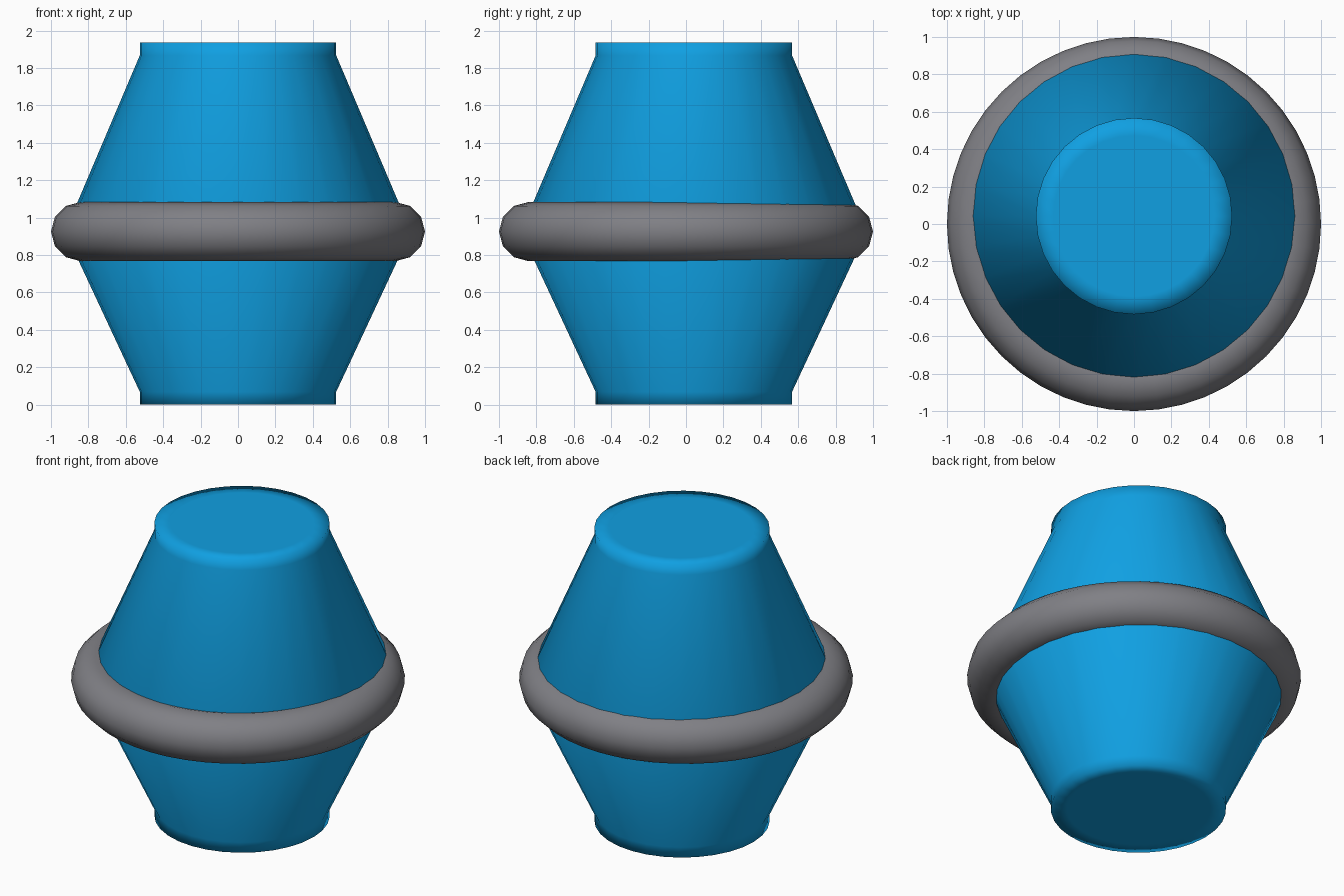
import bpy, bmesh, math

cube = bpy.data.objects.get("Cube")
if cube:
    bpy.data.objects.remove(cube, do_unlink=True)


def material(name, rgb):
    mat = bpy.data.materials.new(name)
    mat.use_nodes = True
    col = (*rgb, 1.0)
    mat.diffuse_color = col
    mat.node_tree.nodes["Principled BSDF"].inputs["Base Color"].default_value = col
    return mat


def lathe(name, profile, steps, mat, location, closed=False):
    """Revolve (radius, z) points around the vertical axis."""
    bm = bmesh.new()
    verts = [bm.verts.new((r, 0, z)) for r, z in profile]
    pairs = list(zip(verts, verts[1:]))
    if closed:
        pairs.append((verts[-1], verts[0]))
    edges = [bm.edges.new(p) for p in pairs]
    bmesh.ops.spin(bm, geom=verts + edges, axis=(0, 0, 1), cent=(0, 0, 0),
                   angle=math.tau, steps=steps, use_merge=True)
    bmesh.ops.remove_doubles(bm, verts=bm.verts, dist=1e-5)
    bmesh.ops.recalc_face_normals(bm, faces=bm.faces)
    for face in bm.faces:
        face.smooth = True
    mesh = bpy.data.meshes.new(name)
    bm.to_mesh(mesh)
    bm.free()
    mesh.materials.append(mat)
    obj = bpy.data.objects.new(name, mesh)
    obj.location = location
    bpy.context.collection.objects.link(obj)
    return obj


blue = material("bright_blue", (0.005, 0.35, 0.76))
gray = material("mid_gray", (0.215, 0.215, 0.235))

# Double-cone body with short collars and closed ends
NECK, CAP, WAIST = 0.525, 0.43, 0.925
TOP, COLLAR, MID = 1.935, 0.068, 0.925
body_profile = [
    (0, 0), (CAP, 0), (NECK, 0), (NECK, COLLAR),
    (WAIST, MID),
    (NECK, TOP - COLLAR), (NECK, TOP), (CAP, TOP), (0, TOP),
]
lathe("body", body_profile, 32, blue, (0, 0.042, 0))

# Thick ring around the waist, set slightly forward of the body
MAJOR, MINOR, SIDES = 0.842, 0.158, 12
ring_profile = [(MAJOR + MINOR * math.cos(math.tau * i / SIDES),
                 MINOR * math.sin(math.tau * i / SIDES)) for i in range(SIDES)]
lathe("waist_ring", ring_profile, 48, gray, (0, 0, MID), closed=True)
